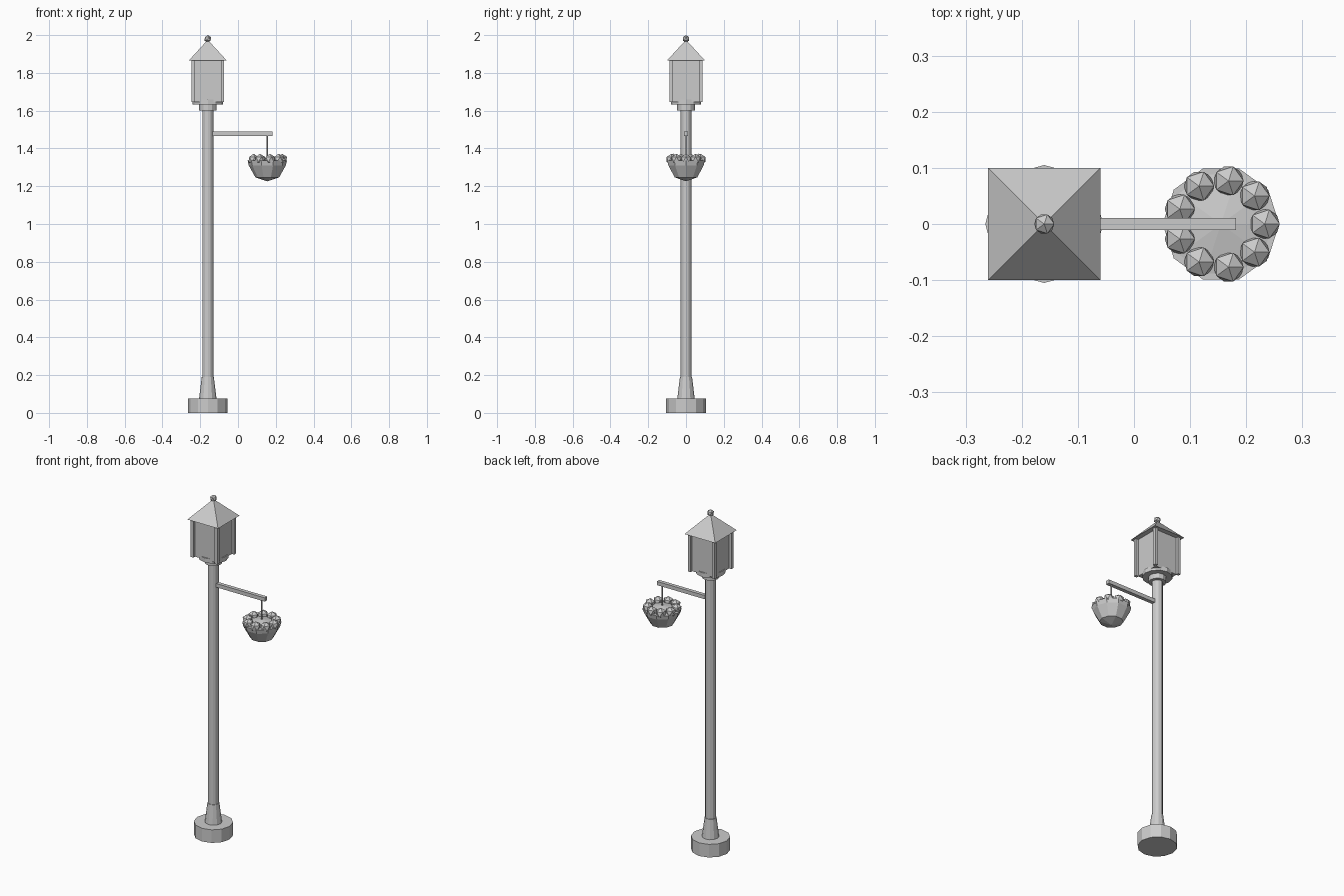
import bpy, bmesh
from math import cos, sin, tau
from mathutils import Matrix, Vector

if "Cube" in bpy.data.objects:
    bpy.data.objects.remove(bpy.data.objects["Cube"], do_unlink=True)

grey = bpy.data.materials.new("light grey")
grey.use_nodes = True
colour = (0.6, 0.6, 0.6, 1)
grey.diffuse_color = colour
grey.node_tree.nodes["Principled BSDF"].inputs["Base Color"].default_value = colour

POST_X, BASKET_X = -0.16, 0.155


def finish(name, bm):
    bmesh.ops.recalc_face_normals(bm, faces=bm.faces)
    mesh = bpy.data.meshes.new(name)
    bm.to_mesh(mesh)
    bm.free()
    mesh.materials.append(grey)
    obj = bpy.data.objects.new(name, mesh)
    bpy.context.collection.objects.link(obj)
    return obj


def lathe(name, x, profile, sides=12):
    """Faceted solid of revolution from (radius, z) points; radius 0 makes a tip."""
    bm = bmesh.new()
    rings = []
    for r, z in profile:
        count = sides if r else 1
        rings.append([bm.verts.new((x + r * cos(tau * i / sides), r * sin(tau * i / sides), z))
                      for i in range(count)])
    for a, b in zip(rings, rings[1:]):
        for i in range(sides):
            j = (i + 1) % sides
            if len(a) == 1:
                bm.faces.new((a[0], b[j], b[i]))
            elif len(b) == 1:
                bm.faces.new((a[i], a[j], b[0]))
            else:
                bm.faces.new((a[i], a[j], b[j], b[i]))
    for ring in (rings[0], rings[-1]):
        if len(ring) > 1:
            bm.faces.new(ring)
    return finish(name, bm)


def box(name, low, high):
    low, high = Vector(low), Vector(high)
    bm = bmesh.new()
    bmesh.ops.create_cube(bm, size=1, matrix=Matrix.Translation((low + high) / 2)
                          @ Matrix.Diagonal((*(high - low), 1)))
    return finish(name, bm)


def ball(name, centre, radius):
    bm = bmesh.new()
    bmesh.ops.create_icosphere(bm, subdivisions=1, radius=radius,
                               matrix=Matrix.Translation(centre))
    return finish(name, bm)


# Post with its foot and collars
lathe("base", POST_X, [(0.105, 0), (0.105, 0.077)])
lathe("foot", POST_X, [(0.046, 0.077), (0.032, 0.19)])
lathe("pole", POST_X, [(0.029, 0.19), (0.029, 1.61)])
lathe("lower_collar", POST_X, [(0.047, 1.602), (0.047, 1.635)])
lathe("upper_collar", POST_X, [(0.08, 1.632), (0.08, 1.658)])

# Lantern
box("lantern_glass", (POST_X - 0.072, -0.072, 1.645), (POST_X + 0.072, 0.072, 1.868))
for side_x, x_name in ((-1, "right"), (1, "left")):
    for side_y, y_name in ((-1, "front"), (1, "back")):
        x, y = POST_X + side_x * 0.078, side_y * 0.078
        box(f"lantern_post_{y_name}_{x_name}",
            (x - 0.009, y - 0.009, 1.645), (x + 0.009, y + 0.009, 1.868))

# Pyramid roof and finial
bm = bmesh.new()
base = [bm.verts.new((POST_X + 0.1 * sx, 0.1 * sy, 1.866))
        for sx, sy in ((-1, -1), (1, -1), (1, 1), (-1, 1))]
tip = bm.verts.new((POST_X, 0, 1.975))
bm.faces.new(base)
for i in range(4):
    bm.faces.new((base[i], base[(i + 1) % 4], tip))
finish("roof", bm)
ball("finial", (POST_X, 0, 1.98), 0.02)

# Arm and hanger
box("arm", (POST_X + 0.02, -0.011, 1.467), (0.182, 0.011, 1.489))
lathe("hanger", BASKET_X, [(0.004, 1.33), (0.004, 1.47)], 6)

# Hanging basket, soil and ring of blooms
lathe("basket", BASKET_X, [(0, 1.226), (0.063, 1.247), (0.098, 1.31), (0.104, 1.335)], 10)
lathe("soil", BASKET_X, [(0.098, 1.334), (0, 1.352)], 10)
for i in range(9):
    a = tau * i / 9
    ball(f"bloom_{i + 1}",
         (BASKET_X + 0.078 * cos(a), 0.078 * sin(a), 1.342), 0.03)
